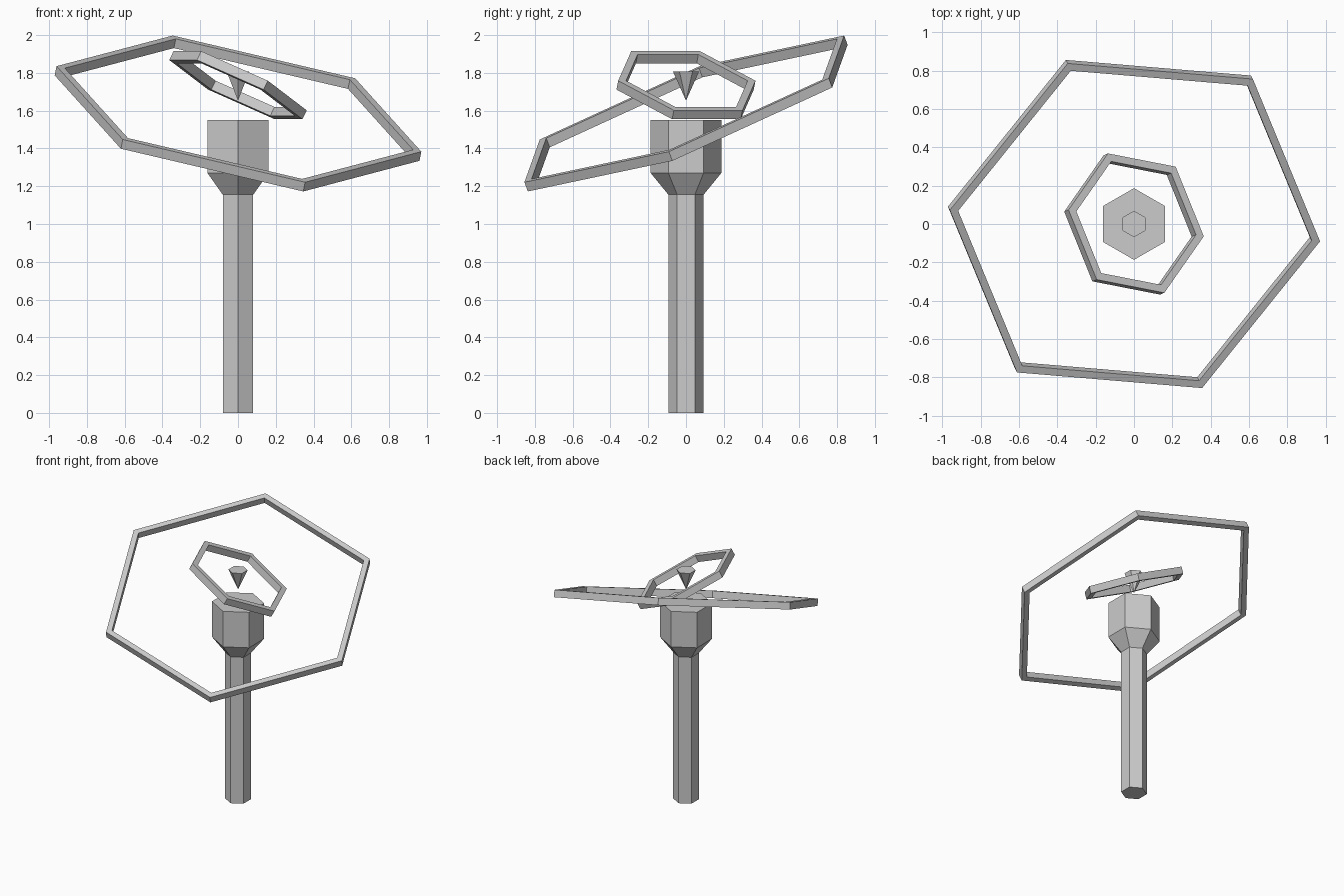
import bpy, bmesh, math
from mathutils import Matrix, Vector

if "Cube" in bpy.data.objects:
    bpy.data.objects.remove(bpy.data.objects["Cube"])

def finish(name, bm, matrix=Matrix()):
    bmesh.ops.transform(bm, matrix=matrix, verts=bm.verts)
    bmesh.ops.recalc_face_normals(bm, faces=bm.faces)
    mesh = bpy.data.meshes.new(name)
    bm.to_mesh(mesh)
    bm.free()
    ob = bpy.data.objects.new(name, mesh)
    bpy.context.collection.objects.link(ob)
    return ob

def hexagon(bm, r, z, start):
    return [bm.verts.new((r * math.cos(start + i * math.pi / 3),
                          r * math.sin(start + i * math.pi / 3), z)) for i in range(6)]

def bridge(bm, a, b):
    for i in range(6):
        j = (i + 1) % 6
        bm.faces.new((a[i], a[j], b[j], b[i]))

def hex_lathe(name, profile):
    """Stack of capped hexagons with corners on the y axis."""
    bm = bmesh.new()
    loops = [hexagon(bm, r, z, math.pi / 2) for r, z in profile]
    for a, b in zip(loops, loops[1:]):
        bridge(bm, a, b)
    bm.faces.new(loops[0])
    bm.faces.new(loops[-1])
    bmesh.ops.remove_doubles(bm, verts=bm.verts, dist=1e-5)
    return finish(name, bm)

def hex_ring(name, outer, inner, height, start, matrix):
    """Flat hexagonal band with a rectangular section."""
    bm = bmesh.new()
    h = height / 2
    loops = [hexagon(bm, r, z, start)
             for r, z in ((outer, -h), (outer, h), (inner, h), (inner, -h))]
    for i in range(4):
        bridge(bm, loops[i], loops[(i + 1) % 4])
    return finish(name, bm, matrix)

# handle and flared head
hex_lathe("handle", [(0.093, 0), (0.093, 1.155), (0.187, 1.27), (0.187, 1.55)])

# floating point above the head
bm = bmesh.new()
bmesh.ops.create_cone(bm, cap_ends=True, segments=6, radius1=0, radius2=0.069, depth=0.154)
bmesh.ops.remove_doubles(bm, verts=bm.verts, dist=1e-5)
top = max(bm.verts, key=lambda v: v.co.z).co
turn = math.pi / 2 - math.atan2(top.y, top.x)
finish("floating_point", bm, Matrix.Translation((0, 0, 1.73)) @ Matrix.Rotation(turn, 4, 'Z'))

# large tilted ring
hex_ring("outer_ring", 0.995, 0.95, 0.053, math.radians(-5),
         Matrix.Translation((0, 0, 1.585)) @ Matrix.Rotation(0.2, 4, 'Y')
         @ Matrix.Rotation(0.352, 4, 'X'))

# small ring, tilted about one of its corner-to-corner axes
axis_angle = math.radians(112)
axis = Vector((math.cos(axis_angle), math.sin(axis_angle), 0))
hex_ring("inner_ring", 0.392, 0.347, 0.053, axis_angle,
         Matrix.Translation((0, 0, 1.735)) @ Matrix.Rotation(0.48, 4, axis))
